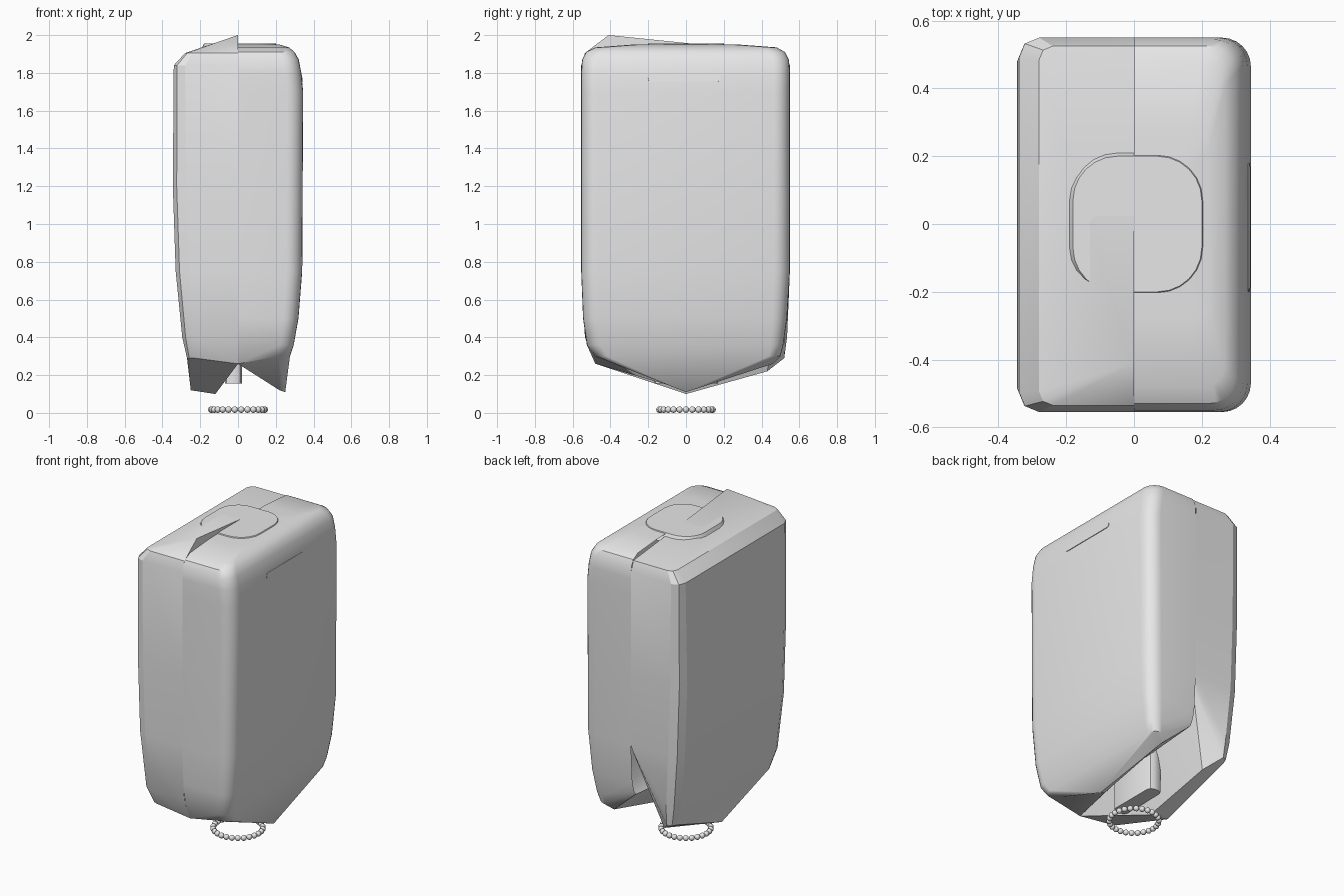
import bpy, bmesh, math
from mathutils import Vector, Matrix

if "Cube" in bpy.data.objects:
    bpy.data.objects.remove(bpy.data.objects["Cube"], do_unlink=True)

GREY = (0.8, 0.8, 0.8, 1.0)
grey = bpy.data.materials.new("plain grey")
grey.use_nodes = True
grey.diffuse_color = GREY
grey.node_tree.nodes["Principled BSDF"].inputs["Base Color"].default_value = GREY


def finish(bm, name, angle=30):
    """Turn a bmesh into a named, shaded object."""
    bmesh.ops.recalc_face_normals(bm, faces=bm.faces)
    mesh = bpy.data.meshes.new(name)
    bm.to_mesh(mesh)
    bm.free()
    mesh.materials.append(grey)
    obj = bpy.data.objects.new(name, mesh)
    bpy.context.collection.objects.link(obj)
    bpy.ops.object.select_all(action="DESELECT")
    obj.select_set(True)
    bpy.context.view_layer.objects.active = obj
    bpy.ops.object.shade_smooth_by_angle(angle=math.radians(angle))
    return obj


def arc(cx, cy, r, start, end, n):
    for i in range(n + 1):
        a = math.radians(start + (end - start) * i / n)
        yield cx + r * math.cos(a), cy + r * math.sin(a)


def half_ring(side, n, z, hw, yf, yb, r):
    """Half of a rounded rectangle, from front centre round to back centre."""
    pts = [(0, yf)]
    pts += arc(hw - r, yf + r, r, -90, 0, n)
    pts += arc(hw - r, yb - r, r, 0, 90, n)
    pts += [(0, yb)]
    return [Vector((side * x, y, z)) for x, y in pts]


def half_shell(name, side, n, levels, notch, tips, peak, angle):
    """Loft one half of the body, then close its folded base and its top."""
    bm = bmesh.new()
    rows = [half_ring(side, n, *lv) for lv in levels]
    for row, z in zip(rows, notch):
        row[-1].z = z
    rows[0][0].z = 0.26
    rings = [[bm.verts.new(p) for p in row] for row in rows]
    for lo, hi in zip(rings, rings[1:]):
        for i in range(len(lo) - 1):
            bm.faces.new((lo[i], lo[i + 1], hi[i + 1], hi[i]))
    # Folded base: outer flap, keel edge and inner valley
    base = rings[0]
    outer, inner, rear, valley = [bm.verts.new(p) for p in tips]
    k = n + 2 + n // 2
    for i in range(1, len(base) - 1):
        bm.faces.new((base[i], base[i + 1], outer if i < k else rear))
    for tri in ((base[k], rear, outer), (outer, rear, inner),
                (base[1], outer, inner), (base[0], base[1], inner),
                (base[0], inner, valley), (inner, rear, valley),
                (rear, base[-1], valley)):
        bm.faces.new(tri)
    # Top sheet
    top, apex = rings[-1], bm.verts.new(peak)
    for i in range(len(top)):
        bm.faces.new((top[i], top[(i + 1) % len(top)], apex))
    return finish(bm, name, angle)


# Smooth half of the body
half_shell(
    "smooth_body_half", 1, 6,
    [(0.30, 0.275, -0.48, 0.50, 0.06),
     (0.36, 0.295, -0.525, 0.515, 0.07),
     (0.50, 0.32, -0.545, 0.535, 0.08),
     (0.75, 0.34, -0.555, 0.55, 0.085),
     (1.70, 0.345, -0.555, 0.55, 0.085),
     (1.80, 0.335, -0.555, 0.55, 0.085),
     (1.87, 0.322, -0.55, 0.545, 0.085),
     (1.91, 0.30, -0.53, 0.525, 0.08),
     (1.935, 0.27, -0.48, 0.48, 0.07),
     (1.95, 0.22, -0.28, 0.28, 0.06)],
    [0.42, 0.44],
    [(0.25, 0, 0.11), (0.22, 0, 0.12), (0.18, 0.46, 0.26), (0, 0, 0.38)],
    (0, 0, 1.952), 32)

# Faceted half of the body, its top sheet rising to a point
half_shell(
    "faceted_body_half", -1, 2,
    [(0.29, 0.27, -0.48, 0.52, 0.04),
     (0.40, 0.295, -0.535, 0.535, 0.06),
     (0.75, 0.33, -0.555, 0.55, 0.07),
     (1.20, 0.345, -0.555, 0.55, 0.07),
     (1.84, 0.34, -0.555, 0.55, 0.06),
     (1.905, 0.28, -0.535, 0.525, 0.04)],
    [0.68, 0.71],
    [(-0.25, 0, 0.12), (-0.12, 0, 0.10), (-0.15, 0.43, 0.22), (0, 0, 0.38)],
    (0, -0.41, 2.0), 22)


def rounded_plate(name, size, r, height, n=6, flare=0.0, place=Matrix()):
    """A rounded rectangular plate whose foot may flare outward."""
    bm = bmesh.new()
    loops = []
    for z, grow in ((0, flare), (height, 0)):
        w, d, rad = size[0] / 2 + grow, size[1] / 2 + grow, r + grow
        pts = []
        for q, (sx, sy) in enumerate(((1, 1), (-1, 1), (-1, -1), (1, -1))):
            pts += arc(sx * (w - rad), sy * (d - rad), rad, 90 * q, 90 * q + 90, n)
        loops.append([bm.verts.new(place @ Vector((x, y, z))) for x, y in pts])
    lo, hi = loops
    for i in range(len(lo)):
        j = (i + 1) % len(lo)
        bm.faces.new((lo[i], lo[j], hi[j], hi[i]))
    bm.faces.new(hi)
    bm.faces.new(lo)
    return finish(bm, name)


# Top cap and the lug within the base valley
rounded_plate("top_cap", (0.38, 0.40), 0.13, 0.05, flare=0.025,
              place=Matrix.Translation((0.01, 0, 1.906)))
rounded_plate("base_lug", (0.09, 0.34), 0.03, 0.26, n=2,
              place=Matrix.Translation((-0.025, 0, 0.155)))

# Slim slot on the upper side
tilt = Matrix.Translation((0.333, -0.01, 1.77)) @ Matrix.Rotation(math.radians(82), 4, "Y")
rounded_plate("side_slot", (0.034, 0.38), 0.016, 0.008, place=tilt)

# Ring of beads under the body
BEADS = 26
bm = bmesh.new()
for i in range(BEADS):
    a = math.tau * i / BEADS
    spot = Matrix.Translation((0.142 * math.cos(a), 0.142 * math.sin(a), 0.017))
    bmesh.ops.create_uvsphere(bm, u_segments=12, v_segments=8, radius=0.017, matrix=spot)
finish(bm, "bead_ring", 60)
